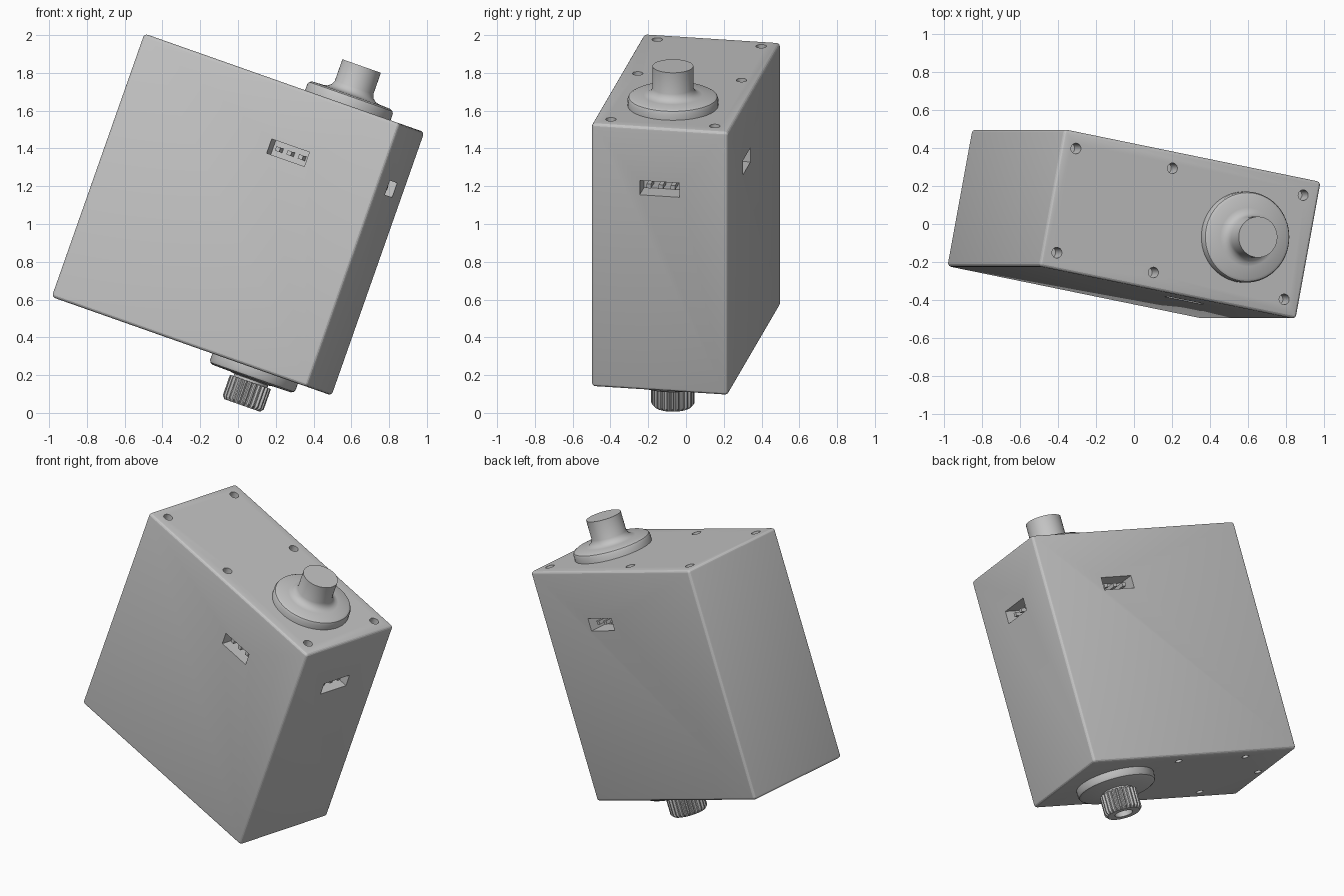
import bpy, bmesh, math
from mathutils import Matrix, Vector

cube = bpy.data.objects.get("Cube")
if cube:
    bpy.data.objects.remove(cube)

# One plain grey for everything
grey = bpy.data.materials.new("plain_grey")
grey.use_nodes = True
COLOR = (0.55, 0.55, 0.55, 1)
grey.diffuse_color = COLOR
grey.node_tree.nodes["Principled BSDF"].inputs["Base Color"].default_value = COLOR

# Tilted frame of the casing: length axis, width axis, height axis
up = Vector((0.332, 0, 0.943)).normalized()
length = Vector((0.926, -0.19, -0.325))
length = (length - up * length.dot(up)).normalized()
width = up.cross(length)
FRAME = Matrix.Translation((0, 0, 1.05)) @ Matrix((length, width, up)).transposed().to_4x4()

SIZE = Vector((1.465, 0.737, 1.478))
HALF = SIZE / 2
SHAFT_X = 0.363
PORT_Z = 0.397


def finish(name, bm, angle=20):
    """Turn a bmesh into a shaded object in the tilted frame."""
    bmesh.ops.recalc_face_normals(bm, faces=bm.faces)
    mesh = bpy.data.meshes.new(name)
    bm.to_mesh(mesh)
    bm.free()
    mesh.materials.append(grey)
    mesh.shade_smooth()
    mesh.set_sharp_from_angle(angle=math.radians(angle))
    obj = bpy.data.objects.new(name, mesh)
    bpy.context.collection.objects.link(obj)
    obj.matrix_world = FRAME
    return obj


def add_box(bm, size, matrix):
    return bmesh.ops.create_cube(bm, size=1, matrix=matrix @ Matrix.Diagonal((*size, 1)))


def add_drill(bm, x, y, z, radius, depth):
    bmesh.ops.create_cone(bm, cap_ends=True, segments=24, radius1=radius, radius2=radius,
                          depth=depth * 2, matrix=Matrix.Translation((x, y, z)))


def lathe(name, profile, side, segments=64, tooth_depth=0.0, toothed=()):
    """Spin (radius, height) points around the shaft; side is +1 top or -1 bottom."""
    bm = bmesh.new()
    rings = []
    for i, (r, h) in enumerate(profile):
        ring = []
        for k in range(segments):
            a = math.tau * k / segments
            rad = r - (tooth_depth if i in toothed and k % 4 < 2 else 0)
            ring.append(bm.verts.new((SHAFT_X + rad * math.cos(a), rad * math.sin(a),
                                      side * (HALF.z + h))))
        rings.append(ring)
    for a, b in zip(rings, rings[1:]):
        for k in range(segments):
            n = (k + 1) % segments
            bm.faces.new((a[k], a[n], b[n], b[k]))
    bm.faces.new(rings[0])
    bm.faces.new(rings[-1])
    return finish(name, bm, 35)


# Casing with softened edges
bm = bmesh.new()
add_box(bm, SIZE, Matrix.Identity(4))
bmesh.ops.bevel(bm, geom=list(bm.edges), offset=0.02, segments=4, profile=0.5, affect='EDGES')
casing = finish("casing", bm)

# Port frames: local x runs along the slot, local y points into the casing
ports = [
    ("front", Matrix.Translation((0.215, -HALF.y, PORT_Z))),
    ("back", Matrix.Translation((0.215, HALF.y, PORT_Z)) @ Matrix.Rotation(math.pi, 4, 'Z')),
    ("end", Matrix.Translation((HALF.x, 0, PORT_Z)) @ Matrix.Rotation(math.pi / 2, 4, 'Z')),
]
PORT_DEPTH = 0.12

# Cutter for screw holes and port recesses
bm = bmesh.new()
for x in (-0.65, -0.10, 0.645):
    for y in (-0.28, 0.28):
        add_drill(bm, x, y, HALF.z, 0.028, 0.1)
for x, y in ((0.07, 0.28), (0.07, -0.28), (-0.415, 0.28), (-0.415, -0.28), (-0.67, 0)):
    add_drill(bm, x, y, -HALF.z, 0.022, 0.1)
for _, place in ports:
    add_box(bm, (0.215, PORT_DEPTH * 2, 0.08), place)
cutter = finish("hole_cutter", bm)
cutter.hide_render = True

cut = casing.modifiers.new("holes", 'BOOLEAN')
cut.operation = 'DIFFERENCE'
cut.solver = 'EXACT'
cut.object = cutter
bpy.context.view_layer.update()
graph = bpy.context.evaluated_depsgraph_get()
carved = bpy.data.meshes.new_from_object(casing.evaluated_get(graph))
casing.modifiers.clear()
casing.data = carved
carved.shade_smooth()
carved.set_sharp_from_angle(angle=math.radians(20))
bpy.data.objects.remove(cutter)

# Three contact pins in each port
for label, place in ports:
    bm = bmesh.new()
    for x in (-0.065, 0, 0.065):
        add_box(bm, (0.024, 0.09, 0.024),
                place @ Matrix.Translation((x, PORT_DEPTH - 0.042, 0)))
    finish(label + "_port_pins", bm)

# Top collar with filleted stub shaft
lathe("top_collar_and_shaft",
      [(0.24, -0.01), (0.24, 0.035), (0.234, 0.048), (0.22, 0.056), (0.155, 0.059),
       (0.135, 0.064), (0.117, 0.078), (0.108, 0.1), (0.108, 0.22)], 1)

# Bottom collar with short neck
lathe("bottom_collar",
      [(0.24, -0.01), (0.24, 0.035), (0.234, 0.048), (0.22, 0.056), (0.12, 0.058),
       (0.095, 0.062), (0.095, 0.09)], -1)

# Toothed output gear with a screw bore
lathe("output_gear",
      [(0.09, 0.075), (0.115, 0.075), (0.115, 0.19), (0.1, 0.207), (0.055, 0.207),
       (0.055, 0.12)], -1, segments=100, tooth_depth=0.012, toothed=(1, 2))
